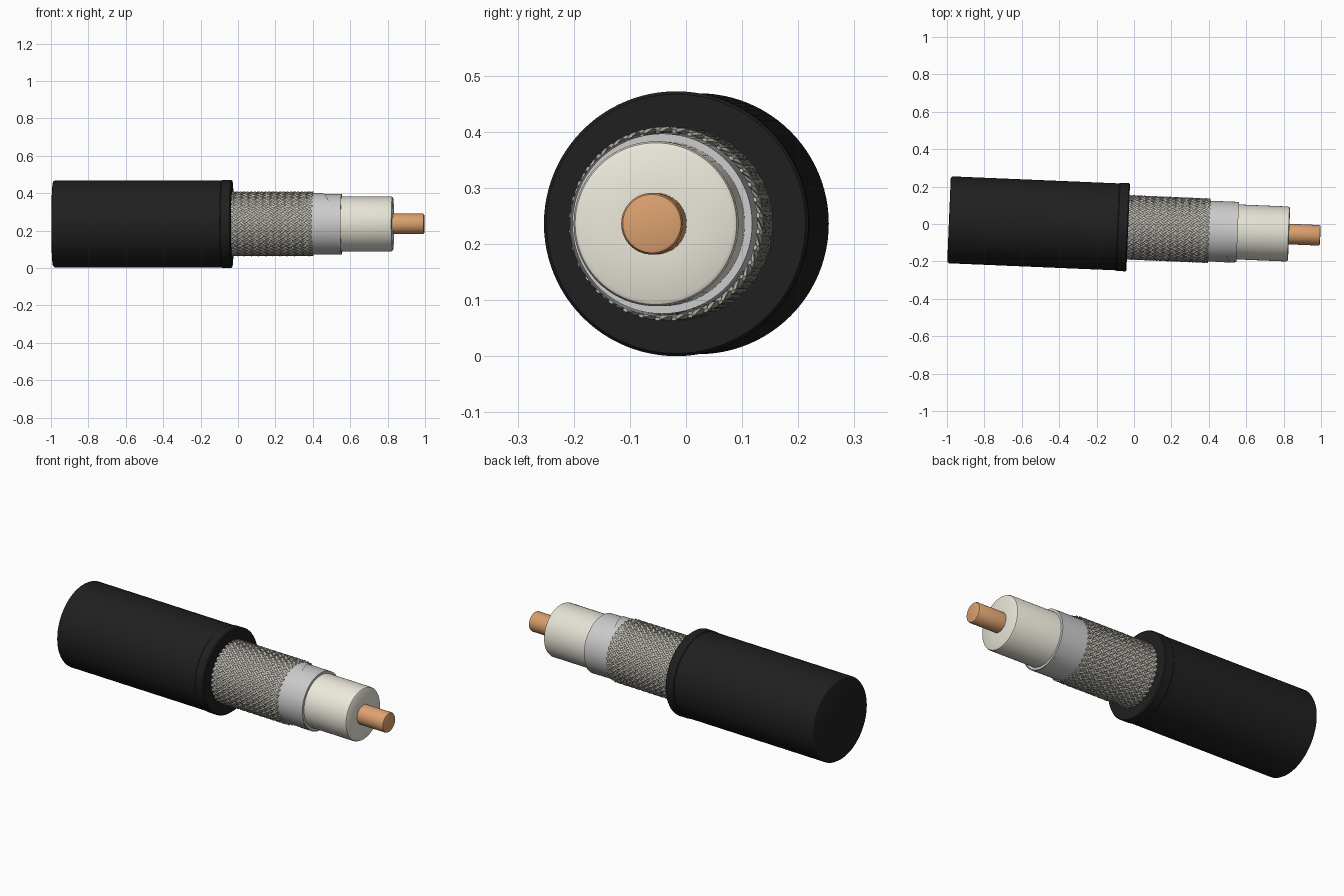
import bpy, bmesh, math
from mathutils import Matrix

if "Cube" in bpy.data.objects:
    bpy.data.objects.remove(bpy.data.objects["Cube"])

# cable axis: local +X, turned slightly about z and lifted onto the ground
PLACE = Matrix.Translation((0, -0.019, 0.236)) @ Matrix.Rotation(-0.042, 4, 'Z')


def material(name, rgb):
    m = bpy.data.materials.new(name)
    m.diffuse_color = (*rgb, 1)
    m.use_nodes = True
    m.node_tree.nodes["Principled BSDF"].inputs["Base Color"].default_value = m.diffuse_color
    return m


def finish(bm, name, mat, angle=30):
    bmesh.ops.transform(bm, matrix=PLACE, verts=bm.verts)
    me = bpy.data.meshes.new(name)
    bm.to_mesh(me)
    bm.free()
    ob = bpy.data.objects.new(name, me)
    bpy.context.collection.objects.link(ob)
    me.materials.append(mat)
    bpy.ops.object.select_all(action='DESELECT')
    bpy.context.view_layer.objects.active = ob
    ob.select_set(True)
    bpy.ops.object.shade_smooth_by_angle(angle=math.radians(angle))
    return ob


def point(t, r, a):
    return (t, r * math.cos(a), r * math.sin(a))


def lathe(name, profile, mat, n=96):
    """Revolve (axial position, radius) pairs about the cable axis."""
    bm = bmesh.new()
    rings = [[bm.verts.new(point(t, r, 2 * math.pi * i / n)) for i in range(n)]
             for t, r in profile]
    for a, b in zip(rings, rings[1:]):
        for i in range(n):
            j = (i + 1) % n
            bm.faces.new((a[i], a[j], b[j], b[i]))
    bm.faces.new(rings[0])
    bm.faces.new(rings[-1])
    bmesh.ops.recalc_face_normals(bm, faces=bm.faces)
    return finish(bm, name, mat)


black = material("black_rubber", (0.014, 0.014, 0.014))
cream = material("cream_insulation", (0.83, 0.80, 0.70))
copper = material("copper", (0.72, 0.36, 0.16))
silver = material("foil_silver", (0.66, 0.66, 0.64))
tin = material("tinned_wire", (0.50, 0.48, 0.41))

# outer jacket with rounded back and slightly raised cut lip
lathe("outer_jacket", [(-0.99, 0.222), (-0.987, 0.228), (-0.98, 0.2325),
                       (-0.088, 0.2325), (-0.084, 0.2355), (-0.037, 0.236),
                       (-0.031, 0.231), (-0.031, 0.165)], black)
# inner insulation and conductor
lathe("insulation_core", [(-0.05, 0.147), (0.818, 0.147), (0.826, 0.144),
                          (0.83, 0.137), (0.83, 0.05)], cream)
lathe("copper_conductor", [(0.80, 0.055), (0.989, 0.055), (0.995, 0.052),
                           (0.997, 0.047)], copper, 64)
# foil layer that runs under the braid
lathe("foil_sleeve", [(-0.05, 0.145), (-0.05, 0.1605), (0.555, 0.1605),
                      (0.555, 0.145)], silver)

# overlapping spiral foil tape, trimmed at the front edge
bm = bmesh.new()
PITCH, WIDTH, END = 0.35, 0.40, 0.555
rows = []
for k in range(220):
    a = math.radians(70) + 2 * math.pi * (k - 150) / 96
    seam = 0.43 + PITCH * (k - 150) / 96
    rows.append([bm.verts.new(point(max(0.36, min(END, seam - WIDTH * (1 - s / 8))),
                                    0.161 + 0.0045 * s / 8, a)) for s in range(9)])
for p, q in zip(rows, rows[1:]):
    for s in range(8):
        bm.faces.new((p[s], p[s + 1], q[s + 1], q[s]))
bmesh.ops.dissolve_degenerate(bm, dist=1e-5, edges=bm.edges)
bad = [f for f in bm.faces if f.calc_area() < 1e-8 or
       all(v.co.x > END - 1e-4 for v in f.verts) or
       all(v.co.x < 0.3601 for v in f.verts)]
bmesh.ops.delete(bm, geom=bad, context='FACES')
bmesh.ops.recalc_face_normals(bm, faces=bm.faces)
for f in bm.faces:
    c = f.calc_center_median()
    if f.normal.y * c.y + f.normal.z * c.z < 0:
        f.normal_flip()
finish(bm, "foil_tape", silver)

# woven braid: two opposite sets of strands passing over and under each other
N, STEPS, SIDES = 36, 110, 6
T0, T1, TURN = -0.045, 0.40, 0.32 * 2 * math.pi
R, WAVE, HALF_W, HALF_H = 0.1675, 0.0028, 0.0062, 0.0032
for direction, label in ((1, "braid_right_hand"), (-1, "braid_left_hand")):
    bm = bmesh.new()
    slope = math.atan2(direction * TURN * R, T1 - T0)
    for i in range(N):
        rings = []
        for k in range(STEPS + 1):
            u = k / STEPS
            t = T0 + (T1 - T0) * u
            a = 2 * math.pi * i / N + direction * TURN * u
            r = R + direction * WAVE * math.cos(N * TURN * u)
            ring = []
            for s in range(SIDES):
                b = 2 * math.pi * s / SIDES
                w, h = HALF_W * math.cos(b), HALF_H * math.sin(b)
                ring.append(bm.verts.new(point(t - w * math.sin(slope), r + h,
                                               a + w * math.cos(slope) / R)))
            rings.append(ring)
        for p, q in zip(rings, rings[1:]):
            for s in range(SIDES):
                e = (s + 1) % SIDES
                bm.faces.new((p[s], p[e], q[e], q[s]))
        bm.faces.new(rings[0])
        bm.faces.new(rings[-1])
    bmesh.ops.recalc_face_normals(bm, faces=bm.faces)
    finish(bm, label, tin, 65)
